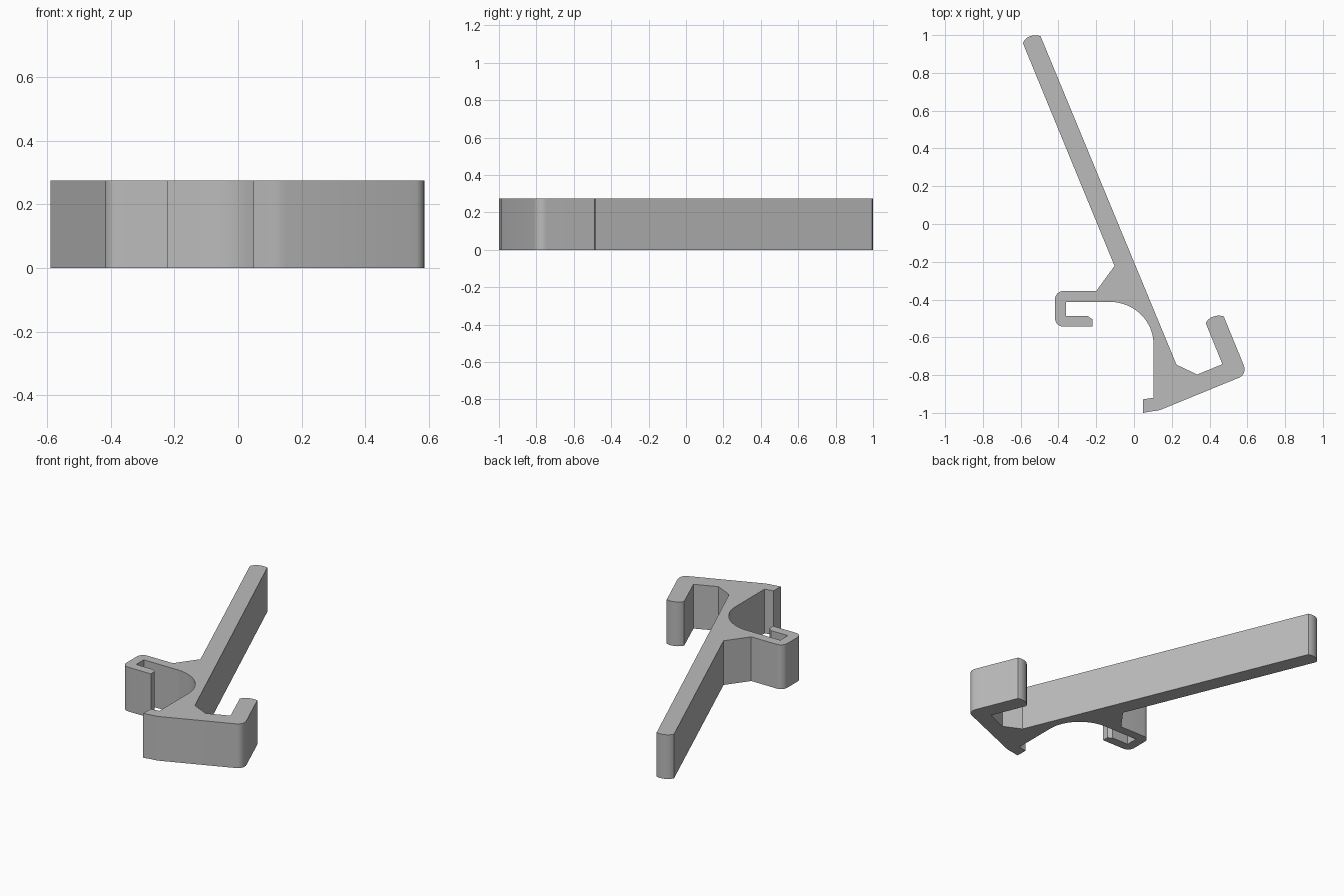
import bpy
import bmesh
from math import radians
from mathutils import Vector

HEIGHT = 0.275

cube = bpy.data.objects.get("Cube")
if cube:
    bpy.data.objects.remove(cube)

grey = bpy.data.materials.new("plain grey")
grey.use_nodes = True
COLOUR = (0.5, 0.5, 0.5, 1)
grey.diffuse_color = COLOUR
grey.node_tree.nodes["Principled BSDF"].inputs["Base Color"].default_value = COLOUR


def curve(start, corner, end, weight=0.7071, steps=8):
    """Rounded corner: a conic from start to end, pulled towards corner."""
    a, b, c = Vector(start), Vector(corner), Vector(end)
    points = []
    for i in range(steps + 1):
        t = i / steps
        u, v, w = (1 - t) ** 2, 2 * t * (1 - t) * weight, t * t
        points.append((a * u + b * v + c * w) / (u + v + w))
    return points


outline = []
# Long arm with its rounded tip
outline += curve((-0.588, 0.957), (-0.567, 1.018), (-0.495, 0.995))
# Inner side of the right hook
outline += [(0.225, -0.745), (0.335, -0.797), (0.468, -0.742)]
outline += curve((0.38, -0.525), (0.405, -0.467), (0.475, -0.489))
# Outer corner of the right hook and the foot
outline += curve((0.58, -0.745), (0.602, -0.792), (0.56, -0.812), steps=6)
outline += curve((0.15, -0.98), (0.13, -0.99), (0.105, -0.99), steps=3)
outline += [(0.048, -1.0), (0.048, -0.928), (0.103, -0.92)]
# Round seat
outline += curve((0.103, -0.635), (0.103, -0.412), (-0.13, -0.412), steps=20)
# Left clip, inside then outside
outline += [(-0.36, -0.412), (-0.36, -0.487), (-0.245, -0.487),
            (-0.22, -0.505), (-0.22, -0.543)]
outline += curve((-0.375, -0.543), (-0.418, -0.543), (-0.418, -0.5), steps=6)
outline += curve((-0.418, -0.398), (-0.418, -0.355), (-0.375, -0.355), steps=6)
# Brace back to the arm
outline += [(-0.2, -0.355), (-0.103, -0.222)]

# Extrude the outline upwards
bm = bmesh.new()
base = bm.faces.new([bm.verts.new((p[0], p[1], 0)) for p in outline])
top = bmesh.ops.extrude_face_region(bm, geom=[base], use_keep_orig=True)["geom"]
bmesh.ops.translate(bm, vec=(0, 0, HEIGHT),
                    verts=[g for g in top if isinstance(g, bmesh.types.BMVert)])
bmesh.ops.recalc_face_normals(bm, faces=bm.faces)
bmesh.ops.triangulate(bm, faces=[f for f in bm.faces if len(f.verts) > 4])
mesh = bpy.data.meshes.new("clip_bracket")
bm.to_mesh(mesh)
bm.free()
mesh.materials.append(grey)

bracket = bpy.data.objects.new("clip_bracket", mesh)
bpy.context.collection.objects.link(bracket)
bpy.context.view_layer.objects.active = bracket
bracket.select_set(True)
bpy.ops.object.shade_smooth_by_angle(angle=radians(30))
